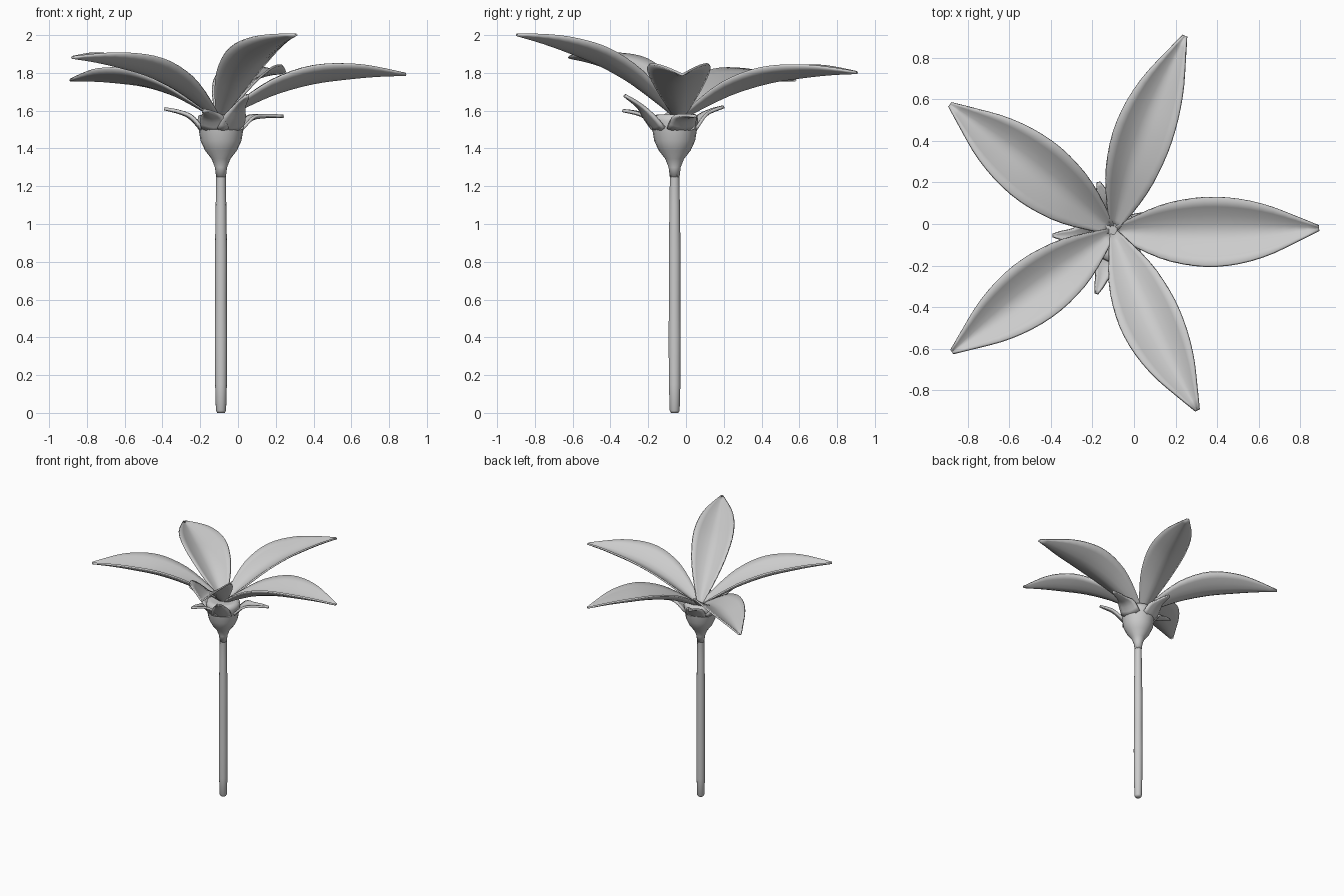
import bpy, bmesh, math
from mathutils import Vector

if "Cube" in bpy.data.objects:
    bpy.data.objects.remove(bpy.data.objects["Cube"])

CX, CY = -0.09, -0.06


def interp(pts, t):
    """Smooth interpolation through a short list of (t, value...) keys."""
    for i in range(len(pts) - 1):
        if t <= pts[i + 1][0] or i == len(pts) - 2:
            a, b = pts[i], pts[i + 1]
            p, n = pts[max(i - 1, 0)], pts[min(i + 2, len(pts) - 1)]
            h = b[0] - a[0]
            u = (t - a[0]) / h
            m0 = (b[1] - p[1]) / (b[0] - p[0]) * h
            m1 = (n[1] - a[1]) / (n[0] - a[0]) * h
            return ((2*u**3 - 3*u**2 + 1) * a[1] + (u**3 - 2*u**2 + u) * m0
                    + (3*u**2 - 2*u**3) * b[1] + (u**3 - u**2) * m1)


def finish(name, bm):
    bmesh.ops.recalc_face_normals(bm, faces=bm.faces)
    me = bpy.data.meshes.new(name)
    bm.to_mesh(me)
    bm.free()
    for p in me.polygons:
        p.use_smooth = True
    ob = bpy.data.objects.new(name, me)
    bpy.context.collection.objects.link(ob)
    return ob


def lathe(name, profile, sides=20):
    """Closed solid of revolution around the stem axis from (radius, z)."""
    bm = bmesh.new()
    rings = [[bm.verts.new((CX + r * math.cos(2*math.pi*k/sides),
                            CY + r * math.sin(2*math.pi*k/sides), z))
              for k in range(sides)] for r, z in profile]
    for a, b in zip(rings, rings[1:]):
        for k in range(sides):
            j = (k + 1) % sides
            bm.faces.new((a[k], a[j], b[j], b[k]))
    bm.faces.new(rings[0])
    bm.faces.new(rings[-1])
    return finish(name, bm)


def leaf(name, root, tip, heights, widths, cup, bow=0.0, thick=0.012, rows=18, cols=8):
    """Cupped blade from root to tip (x, y); heights and widths keyed by t."""
    root, tip = Vector(root), Vector(tip)
    d = tip - root
    side = Vector((-d.y, d.x)).normalized()
    bm = bmesh.new()
    grid = []
    for i in range(rows + 1):
        t = i / rows
        w = max(interp(widths, t), 0.006)
        c = root + d * t + side * bow * math.sin(math.pi * t)
        z = interp(heights, t)
        row = []
        for k in range(cols + 1):
            s = 2 * k / cols - 1
            p = c + side * (s * w)
            row.append(bm.verts.new((p.x, p.y, z + cup * w * abs(s) ** 1.5)))
        grid.append(row)
    for a, b in zip(grid, grid[1:]):
        for k in range(cols):
            bm.faces.new((a[k], a[k + 1], b[k + 1], b[k]))
    ob = finish(name, bm)
    m = ob.modifiers.new("thickness", 'SOLIDIFY')
    m.thickness = thick
    m.offset = 0
    return ob


# Stem
lathe("stem", [(0.02, 0), (0.027, 0.012), (0.031, 0.15), (0.033, 0.4), (0.031, 0.6),
               (0.032, 0.85), (0.028, 1.1), (0.026, 1.25), (0.034, 1.33)], 14)

# Calyx cup under the petals
lathe("calyx", [(0.026, 1.25), (0.032, 1.30), (0.05, 1.345), (0.085, 1.39), (0.108, 1.44),
                (0.118, 1.50), (0.125, 1.545), (0.12, 1.575), (0.085, 1.58), (0.02, 1.57)])

# Petals: tip x, tip y, tip height, width factor, sideways bow
widths = [(0, .02), (.1, .07), (.2, .115), (.3, .145), (.45, .165), (.6, .155),
          (.75, .118), (.9, .055), (1, .01)]
heights = [(0, 1.55), (.15, 1.625), (.3, 1.69), (.5, 1.745), (.7, 1.772), (.85, 1.785), (1, 1.79)]
petals = [("right", .89, -.02, 1.79, 1.0, -.01),
          ("back", .245, .905, 1.80, .84, .025),
          ("back_left", -.885, .575, 1.76, .97, 0),
          ("front_left", -.875, -.615, 1.88, .92, 0),
          ("front", .305, -.895, 2.0, .88, -.02)]
for side, x, y, z, f, bow in petals:
    leaf("petal_" + side, (-.10, -.035), (x, y),
         [(t, h + (z - 1.79) * t) for t, h in heights],
         [(t, w * f) for t, w in widths], 0.55, bow)

# Sepals curling out of the calyx rim
sepal_w = [(0, .075), (.25, .065), (.5, .035), (.8, .02), (1, .006)]
for i, (x, y, z) in enumerate([(-.39, -.055, 1.61), (-.17, .20, 1.62), (-.18, -.335, 1.60),
                               (.05, -.325, 1.68), (.24, .05, 1.57)]):
    d = (Vector((x, y)) - Vector((CX, CY))).normalized()
    leaf("sepal_%d" % (i + 1), Vector((CX, CY)) + d * 0.10, (x, y),
         [(0, 1.49), (.25, 1.55), (.5, 1.578 + (z - 1.6) * .4), (1, z)],
         sepal_w, 0.25, 0, 0.016, 10, 6)
